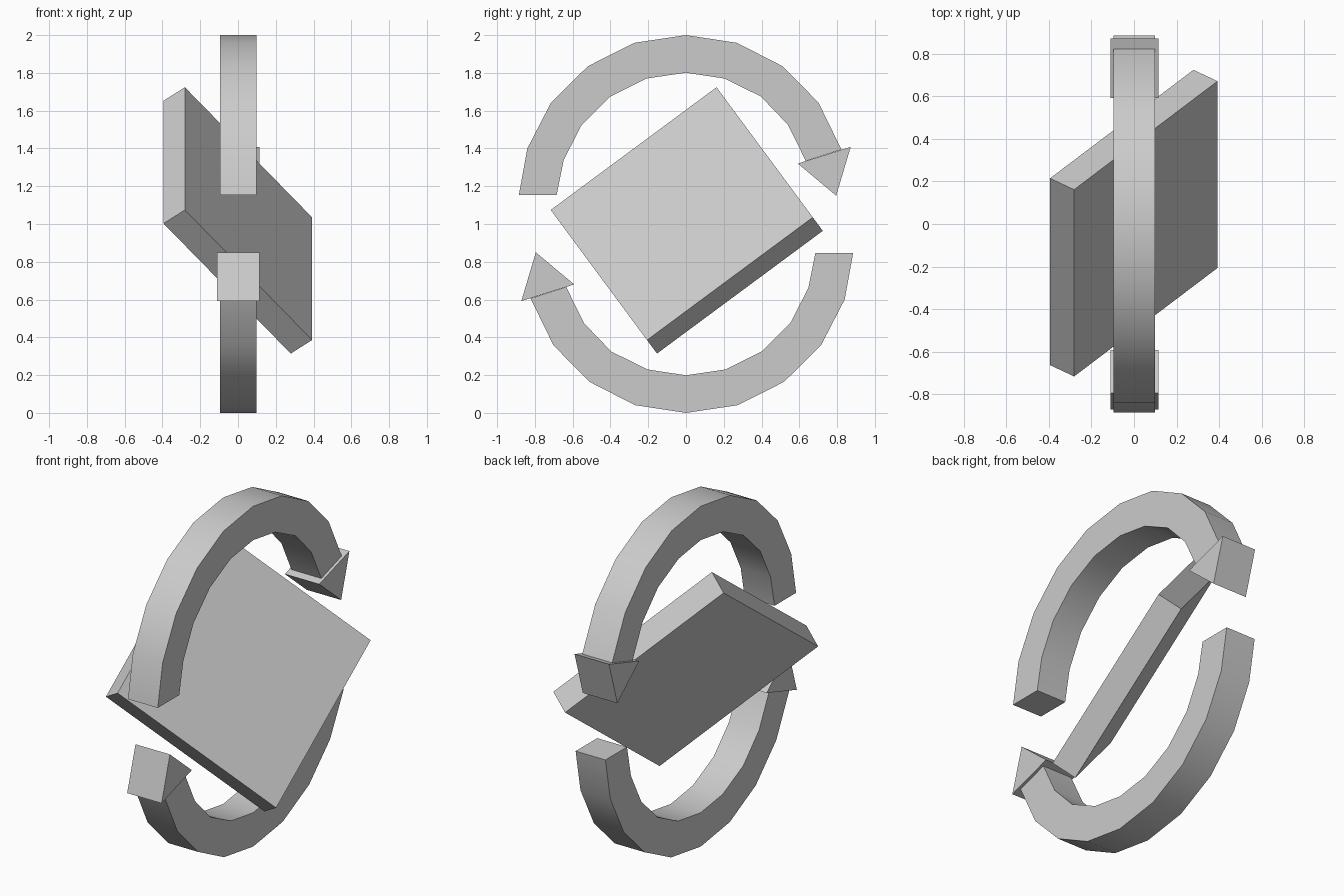
import bpy, bmesh, math
from mathutils import Matrix, Vector

if "Cube" in bpy.data.objects:
    bpy.data.objects.remove(bpy.data.objects["Cube"])


def prism(name, profile, x0, x1, turn=False):
    """Extrude a (y, z) outline along x; turn rotates it 180 degrees about (0, 1)."""
    if turn:
        profile = [(-y, 2 - z) for y, z in profile]
    bm = bmesh.new()
    face = bm.faces.new([bm.verts.new((x0, y, z)) for y, z in profile])
    ext = bmesh.ops.extrude_face_region(bm, geom=[face])
    verts = [g for g in ext["geom"] if isinstance(g, bmesh.types.BMVert)]
    bmesh.ops.translate(bm, vec=(x1 - x0, 0, 0), verts=verts)
    bmesh.ops.recalc_face_normals(bm, faces=bm.faces)
    mesh = bpy.data.meshes.new(name)
    bm.to_mesh(mesh)
    bm.free()
    obj = bpy.data.objects.new(name, mesh)
    bpy.context.collection.objects.link(obj)
    return obj


def smooth(obj):
    bpy.ops.object.select_all(action='DESELECT')
    obj.select_set(True)
    bpy.context.view_layer.objects.active = obj
    bpy.ops.object.shade_smooth_by_angle(angle=math.radians(30))


# Curved arrow shaft: outer and inner edges, ending on the arrow head base
outer = [(-.885, 1.153), (-.84, 1.4), (-.715, 1.642), (-.52, 1.835), (-.275, 1.959),
         (0, 2), (.27, 1.959), (.512, 1.835), (.702, 1.642), (.823, 1.394)]
inner = [(-.685, 1.153), (-.648, 1.338), (-.552, 1.525), (-.4, 1.675), (-.21, 1.77),
         (0, 1.801), (.205, 1.77), (.396, 1.675), (.54, 1.525), (.634, 1.334)]
head = [(.592, 1.32), (.872, 1.408), (.795, 1.15)]

# Two arrows chasing each other around the plate
for label, turn in (("upper", False), ("lower", True)):
    smooth(prism(label + "_arrow_shaft", outer + inner[::-1], -.096, .098, turn))
    prism(label + "_arrow_head", head, -.11, .114, turn)

# Tilted square plate in the middle
u = Vector((0, .804, .595)).normalized()
v = Vector((.786, -.362, .501)).cross(u).normalized()
n = u.cross(v)
rot = Matrix((n, u, v)).transposed().to_4x4()
bpy.ops.mesh.primitive_cube_add(size=1)
plate = bpy.context.object
plate.name = "square_plate"
plate.matrix_world = (Matrix.Translation((-.001, .004, 1.019)) @ rot
                      @ Matrix.Diagonal((.144, 1.092, 1.09, 1)))
